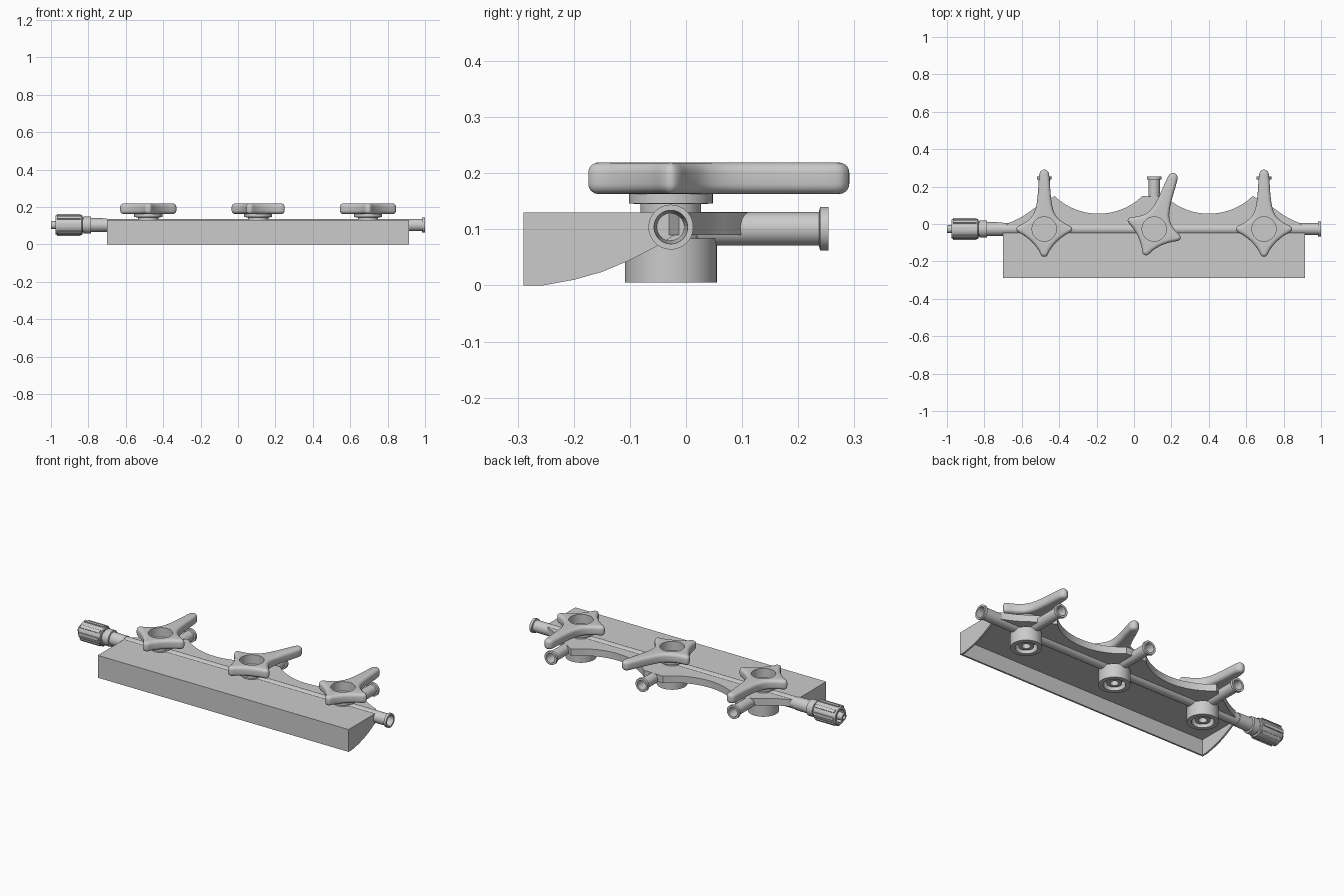
import bpy, bmesh, math
from mathutils import Vector, Matrix

if "Cube" in bpy.data.objects:
    bpy.data.objects.remove(bpy.data.objects["Cube"])

VALVES = [(-0.48, 0), (0.108, -20), (0.695, 0)]   # x position, handle turn
CY, CZ = -0.027, 0.104                            # main tube axis


def finish(bm, name, angle=35):
    bmesh.ops.recalc_face_normals(bm, faces=bm.faces)
    me = bpy.data.meshes.new(name)
    bm.to_mesh(me)
    bm.free()
    ob = bpy.data.objects.new(name, me)
    bpy.context.collection.objects.link(ob)
    bpy.ops.object.select_all(action='DESELECT')
    ob.select_set(True)
    bpy.context.view_layer.objects.active = ob
    bpy.ops.object.shade_smooth_by_angle(angle=math.radians(angle))
    return ob


def bridge(bm, a, b):
    n = len(a)
    for i in range(n):
        j = (i + 1) % n
        bm.faces.new((a[i], a[j], b[j], b[i]))


def lathe(name, profile, loc, axis='Z', n=40):
    """Revolve (radius, height) points; both ends are capped."""
    bm = bmesh.new()
    rings = [[bm.verts.new((r * math.cos(2 * math.pi * i / n),
                            r * math.sin(2 * math.pi * i / n), h))
              for i in range(n)] for r, h in profile]
    for a, b in zip(rings, rings[1:]):
        bridge(bm, a, b)
    bm.faces.new(rings[0])
    bm.faces.new(rings[-1])
    rot = {'Z': Matrix(), 'X': Matrix.Rotation(math.pi / 2, 4, 'Y'),
           'Y': Matrix.Rotation(-math.pi / 2, 4, 'X')}[axis]
    bm.transform(Matrix.Translation(loc) @ rot)
    return finish(bm, name)


def prism(name, pts, lo, hi, axis='Z'):
    """Extrude a 2D outline: xy along z, or yz along x."""
    bm = bmesh.new()
    place = (lambda p, h: (p[0], p[1], h)) if axis == 'Z' else (lambda p, h: (h, p[0], p[1]))
    a = [bm.verts.new(place(p, lo)) for p in pts]
    b = [bm.verts.new(place(p, hi)) for p in pts]
    bridge(bm, a, b)
    bm.faces.new(a)
    bm.faces.new(b)
    return finish(bm, name, 25)


def smooth_loop(pts, steps=5):
    """Closed Catmull-Rom curve through 2D points."""
    out, n = [], len(pts)
    for i in range(n):
        p0, p1, p2, p3 = (Vector(pts[(i + k) % n]) for k in (-1, 0, 1, 2))
        for s in range(steps):
            t = s / steps
            out.append(0.5 * (2 * p1 + (p2 - p0) * t + (2 * p0 - 5 * p1 + 4 * p2 - p3) * t * t
                              + (3 * p1 - p0 - 3 * p2 + p3) * t ** 3))
    return out


# Top plate with scalloped back edge
def scallop(cx, cy, r, x0, x1, n=16):
    xs = [x0 + (x1 - x0) * i / n for i in range(n + 1)]
    return [(x, cy - math.sqrt(max(0, r * r - (x - cx) ** 2))) for x in xs]


outline = [(-0.70, -0.29), (0.915, -0.29), (0.915, -0.03)]
outline += scallop(1.04, 0.428, 0.45, 0.885, 0.755, 8)
outline += scallop(0.40, 0.395, 0.34, 0.635, 0.17)
outline += scallop(-0.19, 0.395, 0.34, 0.045, -0.425)
outline += scallop(-0.825, 0.428, 0.45, -0.54, -0.67, 8)
outline += [(-0.70, -0.03)]
prism("top_plate", outline, 0.09, 0.13)

# Thin front wall and curved end walls under the plate
side = [(-0.29, 0), (-0.255, 0), (-0.2, 0.01), (-0.15, 0.024), (-0.1, 0.045),
        (-0.05, 0.071), (-0.02, 0.09), (-0.29, 0.09)]
prism("front_wall", [(-0.29, 0), (-0.28, 0), (-0.28, 0.09), (-0.29, 0.09)], -0.69, 0.905, 'X')
prism("end_wall_right", side, 0.905, 0.915, 'X')
prism("end_wall_left", side, -0.70, -0.69, 'X')

# Main tube with open flanged end
lathe("main_tube", [(0.033, -0.80), (0.033, 0.983), (0.040, 0.985), (0.040, 1.0),
                    (0.030, 1.0), (0.024, 0.90)], (0, CY, CZ), 'X')

# Rotating end connector: collar, ribbed nut and tip
lathe("connector_collar", [(0.036, -0.70), (0.037, -0.785), (0.046, -0.787), (0.046, -0.825),
                           (0.040, -0.827), (0.040, -0.84)], (0, CY, CZ), 'X')
lathe("connector_nut", [(0.050, -0.832), (0.053, -0.836), (0.053, -0.968), (0.049, -0.976),
                        (0.036, -0.976), (0.034, -0.93)], (0, CY, CZ), 'X')
lathe("connector_tip", [(0.026, -0.92), (0.020, -1.0), (0.012, -1.0), (0.012, -0.95)],
      (0, CY, CZ), 'X')
for k in range(8):
    bm = bmesh.new()
    bmesh.ops.create_cube(bm, size=1, matrix=Matrix.Translation((-0.905, CY, CZ))
                          @ Matrix.Rotation(k * math.pi / 4, 4, 'X')
                          @ Matrix.Translation((0, 0, 0.051))
                          @ Matrix.Diagonal((0.125, 0.018, 0.014, 1)))
    finish(bm, f"nut_rib_{k + 1}")

# Handle outline: right half, mirrored
half = [(0.015, -0.142), (0.034, -0.108), (0.066, -0.069), (0.105, -0.037), (0.140, -0.016),
        (0.150, 0.0), (0.140, 0.015), (0.105, 0.034), (0.068, 0.064), (0.046, 0.11),
        (0.035, 0.18), (0.030, 0.25), (0.025, 0.297), (0.014, 0.313)]
shape = smooth_loop([(0, -0.147)] + half + [(0, 0.318)] + [(-x, y) for x, y in reversed(half)])


def handle(name, x, turn):
    n, b, z0, z1 = len(shape), 0.018, 0.163, 0.219
    normals = []
    for i in range(n):
        t = (shape[(i + 1) % n] - shape[i - 1]).normalized()
        normals.append(Vector((t.y, -t.x)))
    hole = [p.normalized() * 0.065 for p in shape]
    bm = bmesh.new()

    def ring(pts, z):
        return [bm.verts.new((p.x, p.y, z)) for p in pts]

    rings = [ring(hole, z0)]
    arcs = [math.radians(a) for a in range(-90, 91, 18)]
    for a in arcs[:5] + [-0.001, 0.001] + arcs[6:]:
        inset = b * (1 - math.cos(a))
        z = (z0 + b if a < 0 else z1 - b) + b * math.sin(a)
        rings.append(ring([p - q * inset for p, q in zip(shape, normals)], z))
    rings.append(ring(hole, z1))
    for i in range(len(rings)):
        bridge(bm, rings[i], rings[(i + 1) % len(rings)])
    bm.transform(Matrix.Translation((x, CY, 0)) @ Matrix.Rotation(math.radians(turn), 4, 'Z'))
    finish(bm, name)


# Three stopcocks: cup, stem, side port and handle
for k, (x, turn) in enumerate(VALVES, 1):
    lathe(f"valve_cup_{k}", [(0.082, 0.084), (0.082, 0.005), (0.058, 0.005), (0.056, 0.045),
                             (0.040, 0.045), (0.040, 0.015), (0.022, 0.015), (0.022, 0.04)],
          (x, CY, 0))
    lathe(f"valve_stem_{k}", [(0.054, 0.08), (0.054, 0.145), (0.075, 0.146), (0.075, 0.166)],
          (x, CY, 0))
    lathe(f"side_port_{k}", [(0.030, CY), (0.030, 0.237), (0.039, 0.239), (0.039, 0.254),
                             (0.027, 0.254), (0.021, 0.16)], (x, 0, 0.101), 'Y')
    handle(f"handle_{k}", x, turn)
